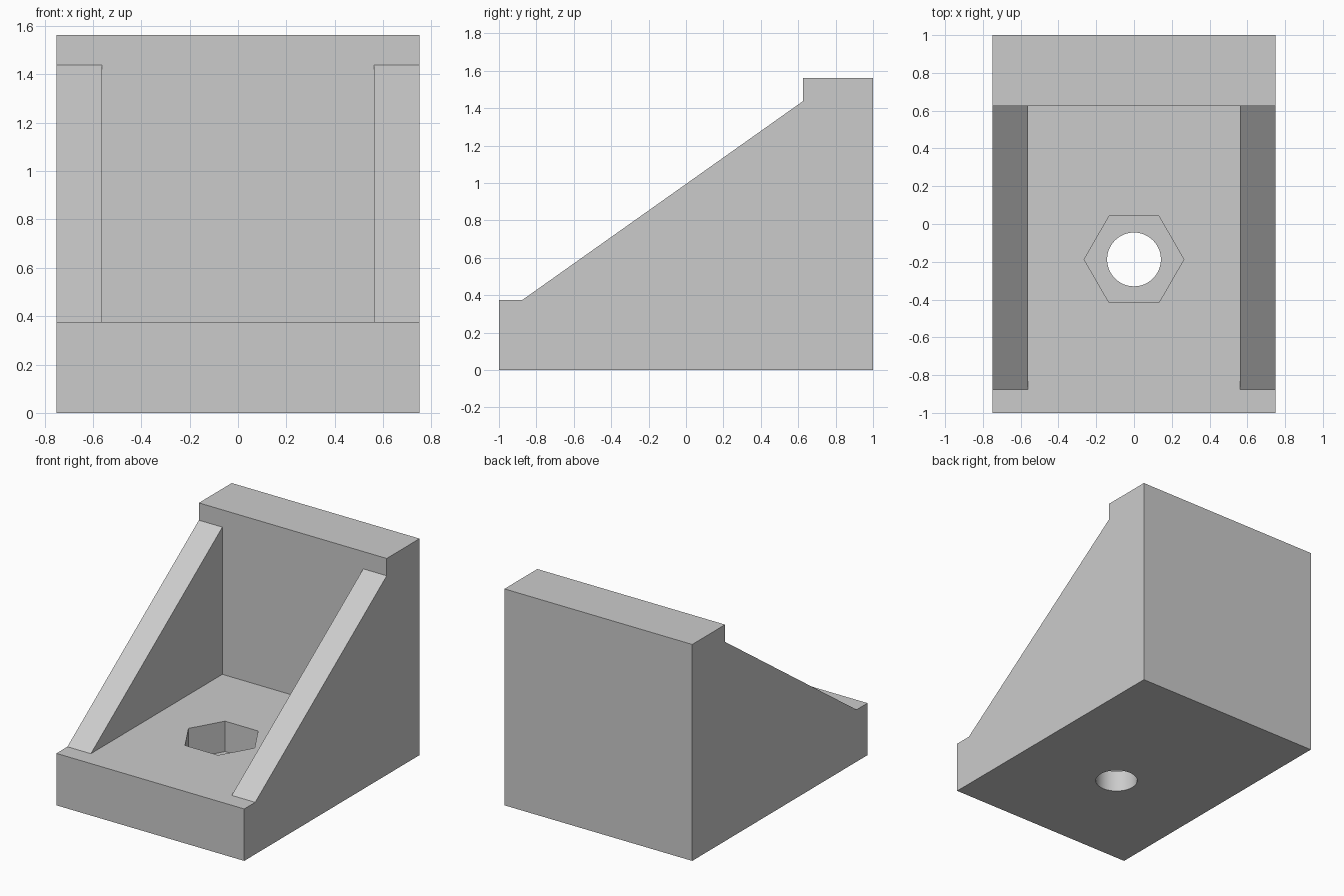
import bpy
import bmesh
from math import radians, pi, cos, sin
from mathutils import Vector

if "Cube" in bpy.data.objects:
    bpy.data.objects.remove(bpy.data.objects["Cube"], do_unlink=True)

grey = bpy.data.materials.new("plain grey")
grey.use_nodes = True
grey.diffuse_color = (0.6, 0.6, 0.6, 1)
grey.node_tree.nodes["Principled BSDF"].inputs["Base Color"].default_value = (0.6, 0.6, 0.6, 1)


def prism(name, points, sweep):
    """Closed solid made by sweeping a flat outline along a vector."""
    bm = bmesh.new()
    face = bm.faces.new([bm.verts.new(p) for p in points])
    swept = bmesh.ops.extrude_face_region(bm, geom=[face])["geom"]
    moved = [g for g in swept if isinstance(g, bmesh.types.BMVert)]
    bmesh.ops.translate(bm, verts=moved, vec=Vector(sweep))
    bmesh.ops.recalc_face_normals(bm, faces=bm.faces)
    mesh = bpy.data.meshes.new(name)
    bm.to_mesh(mesh)
    bm.free()
    mesh.materials.append(grey)
    obj = bpy.data.objects.new(name, mesh)
    bpy.context.collection.objects.link(obj)
    return obj


def side_prism(name, profile, half_width):
    """Sweep a (y, z) side profile symmetrically across x."""
    points = [(-half_width, y, z) for y, z in profile]
    return prism(name, points, (2 * half_width, 0, 0))


def bore(name, sides, radius, bottom, top):
    """Upright cutter centred on the bolt axis."""
    angles = [2 * pi * i / sides for i in range(sides)]
    points = [(radius * cos(a), BOLT_Y + radius * sin(a), bottom) for a in angles]
    return prism(name, points, (0, 0, top - bottom))


def cut(target, cutter):
    cutter.hide_render = True
    mod = target.modifiers.new(cutter.name, "BOOLEAN")
    mod.operation = "DIFFERENCE"
    mod.solver = "EXACT"
    mod.object = cutter
    bpy.ops.object.modifier_apply(modifier=mod.name)
    bpy.data.objects.remove(cutter, do_unlink=True)


BOLT_Y = -0.1875
FLOOR = 0.375
TOP = 1.5625
WALL_Y = 0.625
TOE_Y = -0.875

# Bracket body: base, sloping sides and upright wall
bracket = side_prism("corner_bracket", [
    (-1, 0), (1, 0), (1, TOP), (WALL_Y, TOP), (WALL_Y, 1.4375),
    (TOE_Y, FLOOR), (-1, FLOOR)], 0.75)
bpy.context.view_layer.objects.active = bracket
bracket.select_set(True)

# Open space between the two side gussets
cut(bracket, side_prism("pocket_cutter", [
    (TOE_Y, FLOOR), (WALL_Y, FLOOR), (WALL_Y, 2), (TOE_Y, 2)], 0.5625))

# Hexagonal nut recess and round bolt hole
cut(bracket, bore("nut_cutter", 6, 0.264, 0.156, 0.6))
cut(bracket, bore("bolt_cutter", 48, 0.1425, -0.2, 0.6))

bpy.ops.object.shade_smooth_by_angle(angle=radians(30))
